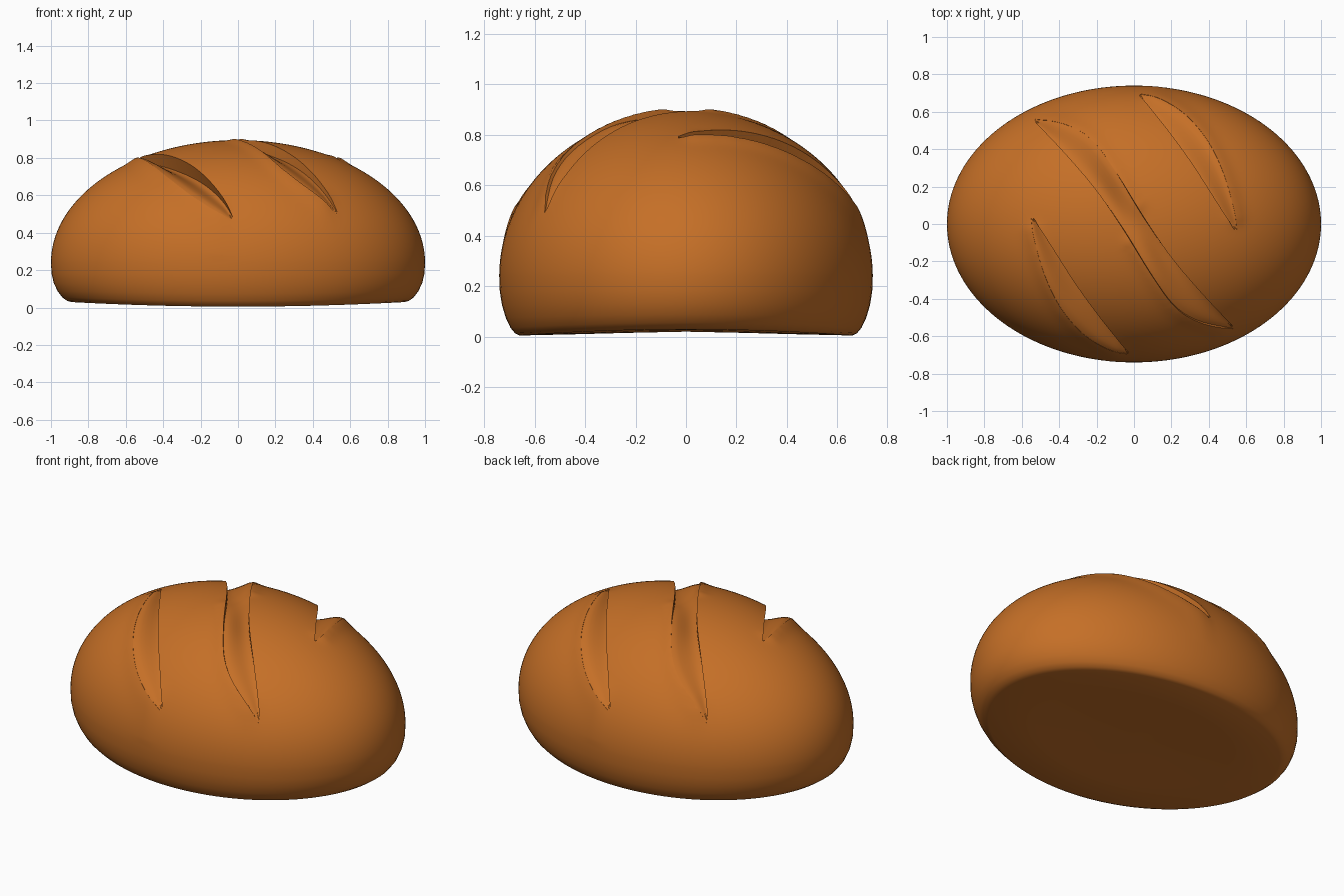
import bpy, bmesh, math
from mathutils import Vector, Matrix

cube = bpy.data.objects.get("Cube")
if cube:
    bpy.data.objects.remove(cube, do_unlink=True)

DEPTH_Y = 0.74      # loaf depth relative to its length
WAIST = 0.24        # height of the widest ring
DOME = 0.655        # dome height above the waist

crust = bpy.data.materials.new("brown_crust")
crust.use_nodes = True
crust.diffuse_color = (0.56, 0.16, 0.02, 1)
bsdf = next(n for n in crust.node_tree.nodes if n.type == 'BSDF_PRINCIPLED')
bsdf.inputs["Base Color"].default_value = crust.diffuse_color
bsdf.inputs["Roughness"].default_value = 0.7


def dome(p):
    """Point and outward normal on the dome above a plan position."""
    r2 = min(p.x ** 2 + (p.y / DEPTH_Y) ** 2, 0.999)
    h = DOME * math.sqrt(1 - r2)
    n = Vector((p.x, p.y / DEPTH_Y ** 2, h / DOME ** 2)).normalized()
    return Vector((p.x, p.y, WAIST + h)), n


def resample(points, count):
    """Smooth curve through a few points, evenly spaced along its length."""
    pts = [Vector(p) for p in points]
    ext = [pts[0] * 2 - pts[1]] + pts + [pts[-1] * 2 - pts[-2]]
    fine = []
    for a, b, c, d in zip(ext, ext[1:], ext[2:], ext[3:]):
        for i in range(16):
            t = i / 16
            fine.append(0.5 * (2 * b + (c - a) * t + (2 * a - 5 * b + 4 * c - d) * t ** 2
                               + (3 * b - a - 3 * c + d) * t ** 3))
    fine.append(pts[-1])
    run = [0]
    for a, b in zip(fine, fine[1:]):
        run.append(run[-1] + (b - a).length)
    out, k = [], 0
    for i in range(count + 1):
        s = run[-1] * i / count
        while k < len(fine) - 2 and run[k + 1] < s:
            k += 1
        out.append(fine[k].lerp(fine[k + 1], (s - run[k]) / (run[k + 1] - run[k])))
    return out


def finish(bm, name):
    bmesh.ops.recalc_face_normals(bm, faces=bm.faces)
    mesh = bpy.data.meshes.new(name)
    bm.to_mesh(mesh)
    bm.free()
    mesh.materials.append(crust)
    obj = bpy.data.objects.new(name, mesh)
    bpy.context.collection.objects.link(obj)
    return obj


# Slash outlines in plan: a straight sharp edge and a bulging soft edge
STEPS = 40
middle_edge = [(-.53, .548), (-.37, .38), (-.2, .18), (-.05, -.04),
               (.1, -.28), (.22, -.44), (.35, -.52), (.53, -.56)]
mid_left = resample(middle_edge, STEPS)
mid_right = [-p for p in reversed(mid_left)]
side_sharp = resample([(.03, .685), (.16, .53), (.3, .34), (.41, .17), (.535, -.03)], STEPS)
side_soft = resample([(.036, .695), (.16, .65), (.28, .57), (.39, .44),
                      (.47, .28), (.525, .1), (.55, -.03)], STEPS)
half = STEPS // 2
lips = [mid_right[2:half], [-p for p in mid_right[2:half]],
        side_soft[3:-3], [-p for p in side_soft[3:-3]]]


def lip_height(p):
    """Slight swelling of the crust along the soft edges."""
    d = min((p.xy - q).length for lip in lips for q in lip)
    return 0.012 * math.exp(-(d / 0.045) ** 2)


# Loaf body: rings from the crown down to the base
SIDES, RINGS = 144, 56
profile = [(math.sin(a), WAIST + DOME * math.cos(a))
           for a in (math.pi / 2 * i / RINGS for i in range(1, RINGS + 1))]
profile += [(.997, .18), (.985, .125), (.965, .075), (.94, .035), (.915, .012),
            (.89, .003), (.6, .003), (.3, .004)]
bm = bmesh.new()
rings = []
for r, z in profile:
    ring = []
    for i in range(SIDES):
        a = math.tau * i / SIDES
        p = Vector((r * math.cos(a), r * DEPTH_Y * math.sin(a), z))
        if z > WAIST + 0.03:
            p += dome(p)[1] * lip_height(p)
        elif z < WAIST:
            lift = 0.028 * (math.cos(a) ** 2 * r + (1 - r) * 0.6)
            p.z += lift * (1 - z / WAIST) ** 2
        ring.append(bm.verts.new(p))
    rings.append(ring)
for upper, lower in zip(rings, rings[1:]):
    for i in range(SIDES):
        j = (i + 1) % SIDES
        bm.faces.new((upper[i], upper[j], lower[j], lower[i]))
for ring, z in ((rings[0], WAIST + DOME), (rings[-1], 0.02)):
    hub = bm.verts.new((0, 0, z))
    for i in range(SIDES):
        bm.faces.new((ring[i], ring[(i + 1) % SIDES], hub))
loaf = finish(bm, "bread_loaf")


def slope(u):
    """Groove floor depth: deep at the sharp edge, easing out at the soft one."""
    return 0.5 + 0.5 * math.cos(math.pi * min(1, max(0, u - 0.08) / 0.92))


def slash_cutter(name, left, right, depth, swap=False):
    """Cutter that follows the dome; swap moves the sharp edge across midway."""
    bm = bmesh.new()
    sections = []
    for i, (a, b) in enumerate(zip(left, right)):
        t = i / STEPS
        k = 0
        if swap:
            k = min(1, max(0, (t - 0.3) / 0.4))
            k = k * k * (3 - 2 * k)
        d = depth * math.sin(math.pi * t) ** 0.6
        section = []
        for u in (u / 8 for u in range(9)):
            p, n = dome(a.lerp(b, u))
            p += n * lip_height(p) * u * (1 - k)
            cut = d * ((1 - k) * slope(u) + k * slope(1 - u)) + 0.002
            section.append(bm.verts.new(p - n * cut))
        for q in (b, a):
            p, n = dome(q)
            section.append(bm.verts.new(p + n * 0.06))
        sections.append(section)
    size = len(sections[0])
    for s, e in zip(sections, sections[1:]):
        for i in range(size):
            j = (i + 1) % size
            bm.faces.new((s[i], s[j], e[j], e[i]))
    bm.faces.new(sections[0])
    bm.faces.new(sections[-1])
    bmesh.ops.triangulate(bm, faces=bm.faces)
    return finish(bm, name)


# Three diagonal slashes; the outer two are half-turn copies
cutters = [slash_cutter("middle_slash", mid_left, mid_right, 0.065, True),
           slash_cutter("back_slash", side_sharp, side_soft, 0.085),
           slash_cutter("front_slash", side_sharp, side_soft, 0.085)]
cutters[2].data.transform(Matrix.Rotation(math.pi, 4, 'Z'))

bpy.context.view_layer.objects.active = loaf
loaf.select_set(True)
for cutter in cutters:
    cutter.hide_render = True
    cutter.select_set(False)
    mod = loaf.modifiers.new(cutter.name, 'BOOLEAN')
    mod.operation = 'DIFFERENCE'
    mod.solver = 'EXACT'
    mod.object = cutter
    bpy.ops.object.modifier_apply(modifier=mod.name)
    bpy.data.objects.remove(cutter, do_unlink=True)

bpy.ops.object.shade_smooth_by_angle(angle=math.radians(35))
